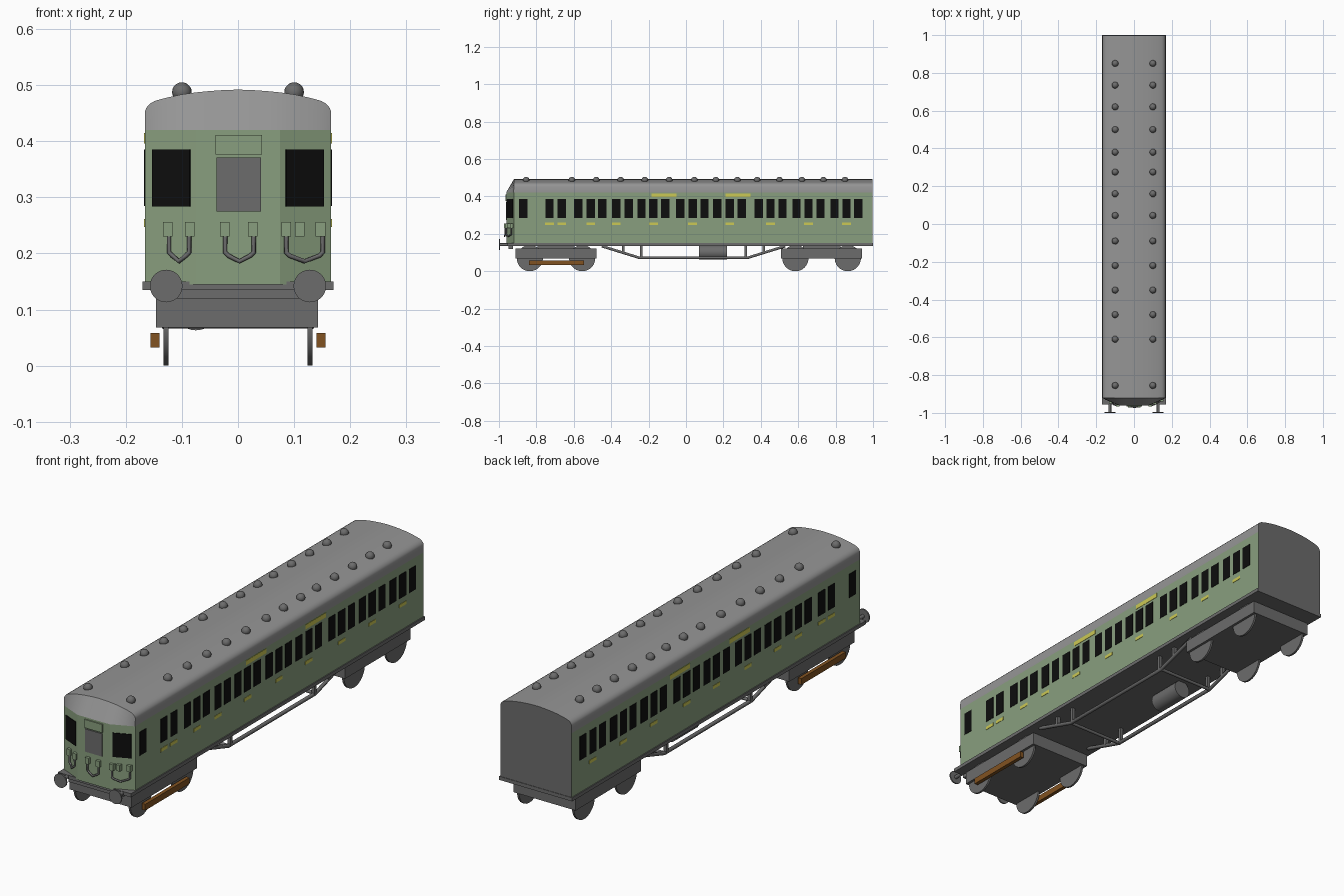
import bpy, bmesh, math
from mathutils import Vector

if "Cube" in bpy.data.objects:
    bpy.data.objects.remove(bpy.data.objects["Cube"])


def mat(name, r, g, b):
    m = bpy.data.materials.new(name)
    m.diffuse_color = (r, g, b, 1)
    m.use_nodes = True
    m.node_tree.nodes["Principled BSDF"].inputs["Base Color"].default_value = m.diffuse_color
    return m


GREEN = mat("body_green", 0.25, 0.345, 0.21)
ROOF = mat("roof_grey", 0.30, 0.30, 0.30)
FRAME = mat("frame_grey", 0.15, 0.15, 0.15)
BLACK = mat("window_black", 0.004, 0.004, 0.004)
YELLOW = mat("label_yellow", 0.60, 0.58, 0.09)
BROWN = mat("timber_brown", 0.22, 0.085, 0.015)


def finish(bm, name, mats):
    bmesh.ops.recalc_face_normals(bm, faces=bm.faces)
    me = bpy.data.meshes.new(name)
    bm.to_mesh(me)
    bm.free()
    for m in mats:
        me.materials.append(m)
    ob = bpy.data.objects.new(name, me)
    bpy.context.collection.objects.link(ob)
    return ob


def smooth(ob, angle=35):
    bpy.ops.object.select_all(action='DESELECT')
    ob.select_set(True)
    bpy.context.view_layer.objects.active = ob
    bpy.ops.object.shade_smooth_by_angle(angle=math.radians(angle))


def box(name, m, x0, x1, y0, y1, z0, z1, rot=0):
    bm = bmesh.new()
    bmesh.ops.create_cube(bm, size=1)
    bmesh.ops.scale(bm, vec=(x1 - x0, y1 - y0, z1 - z0), verts=bm.verts)
    ob = finish(bm, name, [m])
    ob.location = ((x0 + x1) / 2, (y0 + y1) / 2, (z0 + z1) / 2)
    ob.rotation_euler.z = rot
    return ob


def cyl(name, m, loc, r, depth, axis, seg=32):
    bm = bmesh.new()
    bmesh.ops.create_cone(bm, cap_ends=True, segments=seg, radius1=r, radius2=r, depth=depth)
    ob = finish(bm, name, [m])
    ob.location = loc
    ob.rotation_euler = (0, math.pi / 2, 0) if axis == 'x' else (math.pi / 2, 0, 0)
    smooth(ob)
    return ob


def pipe(name, m, pts, r, res=2):
    cu = bpy.data.curves.new(name, 'CURVE')
    cu.dimensions = '3D'
    cu.bevel_depth = r
    cu.bevel_resolution = res
    cu.use_fill_caps = True
    sp = cu.splines.new('POLY')
    sp.points.add(len(pts) - 1)
    for p, c in zip(sp.points, pts):
        p.co = (*c, 1)
    cu.materials.append(m)
    ob = bpy.data.objects.new(name, cu)
    bpy.context.collection.objects.link(ob)


W, YC, YF, XF, YB = 0.166, -0.92, -0.96, 0.075, 0.998
Z0, Z1 = 0.145, 0.42


def front_y(x):
    # plan of the three-sided cab front
    return YF + max(0, abs(x) - XF) * (YC - YF) / (W - XF)


# Green body: extruded plan, grey on the rear, floor and top
bm = bmesh.new()
plan = [(-W, YB), (-W, YC), (-XF, YF), (XF, YF), (W, YC), (W, YB)]
f = bm.faces.new([bm.verts.new((x, y, Z0)) for x, y in plan])
ext = bmesh.ops.extrude_face_region(bm, geom=[f])
bmesh.ops.translate(bm, vec=(0, 0, Z1 - Z0), verts=[v for v in ext['geom'] if isinstance(v, bmesh.types.BMVert)])
bmesh.ops.recalc_face_normals(bm, faces=bm.faces)
for f in bm.faces:
    f.material_index = 1 if f.normal.y > 0.9 or abs(f.normal.z) > 0.9 else 0
finish(bm, "body_shell", [GREEN, FRAME])

# Roof: arched profile with a sloping hood over the cab front
half = [(W, 0.42), (W, 0.453), (0.163, 0.46), (0.157, 0.467), (0.148, 0.472), (0.13, 0.477),
        (0.10, 0.4835), (XF, 0.487), (0.05, 0.4895), (0.025, 0.4912)]
prof = half + [(0, 0.492)] + [(-x, z) for x, z in reversed(half)]
bm = bmesh.new()
front = [bm.verts.new((x, YC, z)) for x, z in prof]
back = [bm.verts.new((x, YB, z)) for x, z in prof]
low = [bm.verts.new((x, front_y(x) - 0.002, Z1)) for x, z in prof]
for i in range(len(prof) - 1):
    bm.faces.new((front[i], front[i + 1], back[i + 1], back[i]))
    bm.faces.new((front[i], low[i], low[i + 1], front[i + 1]))
rear = bm.faces.new(back)
rear.material_index = 1
bmesh.ops.remove_doubles(bm, verts=bm.verts, dist=0.0001)
smooth(finish(bm, "roof", [ROOF, FRAME]), 30)

# Roof vents
for y in (.85, .735, .62, .50, .38, .275, .16, .045, -.09, -.22, -.35, -.48, -.61, -.855):
    for x in (-0.1, 0.1):
        bm = bmesh.new()
        bmesh.ops.create_uvsphere(bm, u_segments=16, v_segments=10, radius=0.0175)
        ob = finish(bm, "roof_vent", [FRAME])
        ob.location = (x, y, 0.4875)
        smooth(ob, 60)

# Side windows, door labels and upper boards on both sides
windows = (-.87, -.73, -.665, -.575, -.51, -.447, -.372, -.307, -.238, -.174, -.11, -.03, .035, .099,
           .168, .233, .297, .388, .452, .516, .591, .655, .719, .794, .858, .922)
doors = (-.73, -.665, -.51, -.372, -.174, .035, .233, .452, .655, .858)
for s in (-1, 1):
    xa, xb = sorted((s * (W - 0.002), s * (W + 0.0015)))
    for y in windows:
        box("side_window", BLACK, xa, xb, y - 0.0225, y + 0.0225, 0.285, 0.385)
    for y in doors:
        box("door_label", YELLOW, xa, xb, y - 0.023, y + 0.023, 0.247, 0.261)
    for y in (-0.118, 0.278):
        box("upper_board", YELLOW, xa, xb, y - 0.067, y + 0.067, 0.396, 0.415)

    # Cab window on the angled front facet
    c = 0.1185
    ang = math.atan2(YC - YF, W - XF)
    hw = 0.0335 / math.cos(ang)
    box("cab_window", BLACK, s * c - hw, s * c + hw, front_y(c) - 0.003, front_y(c) + 0.002,
        0.284, 0.385, s * ang)

# Cab door window and panel above it
box("cab_door_window", FRAME, -0.038, 0.041, YF - 0.003, YF + 0.002, 0.275, 0.371)
box("cab_top_panel", GREEN, -0.040, 0.043, YF - 0.005, YF + 0.002, 0.376, 0.411)

# Hose brackets and hanging hoses
for x in (-.125, -.086, -.024, .026, .086, .110, .147):
    y = front_y(x)
    box("hose_bracket", GREEN, x - 0.0085, x + 0.0085, y - 0.012, y + 0.004, 0.230, 0.256)
for a, b in ((-.123, -.087), (-.023, .028), (.086, .151)):
    m = (a + b) / 2
    ya, yb, ym = front_y(a) - .007, front_y(b) - .007, front_y(m) - .010
    pipe("hose", FRAME, [(a, ya, .232), (a, ya, .202), (a + .006, ya, .196), (m, ym, .186),
                         (b - .006, yb, .196), (b, yb, .202), (b, yb, .232)], 0.004)

# Underframe
box("floor_frame", FRAME, -0.17, 0.17, -0.955, 1.0, 0.135, 0.15)
box("headstock", FRAME, -0.125, 0.125, -0.95, -0.925, 0.12, 0.136)
for x in (-0.128, 0.128):
    cyl("buffer_head", FRAME, (x, -0.997, 0.142), 0.029, 0.006, 'y')
    cyl("buffer_shaft", FRAME, (x, -0.97, 0.142), 0.008, 0.05, 'y', 16)

# Bogies with wheels
for yc in (-0.695, 0.725):
    box("bogie_frame", FRAME, -0.146, 0.143, yc - 0.217, yc + 0.217, 0.068, 0.122)
    box("bogie_pivot", FRAME, -0.10, 0.10, yc - 0.10, yc + 0.10, 0.12, 0.137)
    for dy in (-0.14, 0.14):
        for x in (-0.128, 0.128):
            cyl("wheel", FRAME, (x, yc + dy, 0.07), 0.07, 0.009, 'x', 40)

# Timber beams on the front bogie
for s in (-1, 1):
    xa, xb = sorted((s * 0.140, s * 0.156))
    box("timber_beam", BROWN, xa, xb, -0.84, -0.545, 0.032, 0.058)

# Truss rods, posts and cross bars
for x in (-0.13, 0.13):
    pipe("truss_rod", FRAME, [(x, -0.45, 0.134), (x, -0.25, 0.072), (x, 0.33, 0.072), (x, 0.53, 0.134)], 0.008, 1)
    for y, z in ((-0.24, 0.072), (0.32, 0.072), (0.415, 0.10), (-0.335, 0.10)):
        box("truss_post", FRAME, x - 0.007, x + 0.007, y - 0.007, y + 0.007, z, 0.137)
for y in (-0.25, 0.33):
    pipe("cross_bar", FRAME, [(-0.13, y, 0.072), (0.13, y, 0.072)], 0.007, 1)

# Underfloor tank
cyl("underfloor_tank", FRAME, (-0.075, 0.145, 0.101), 0.038, 0.15, 'y')
